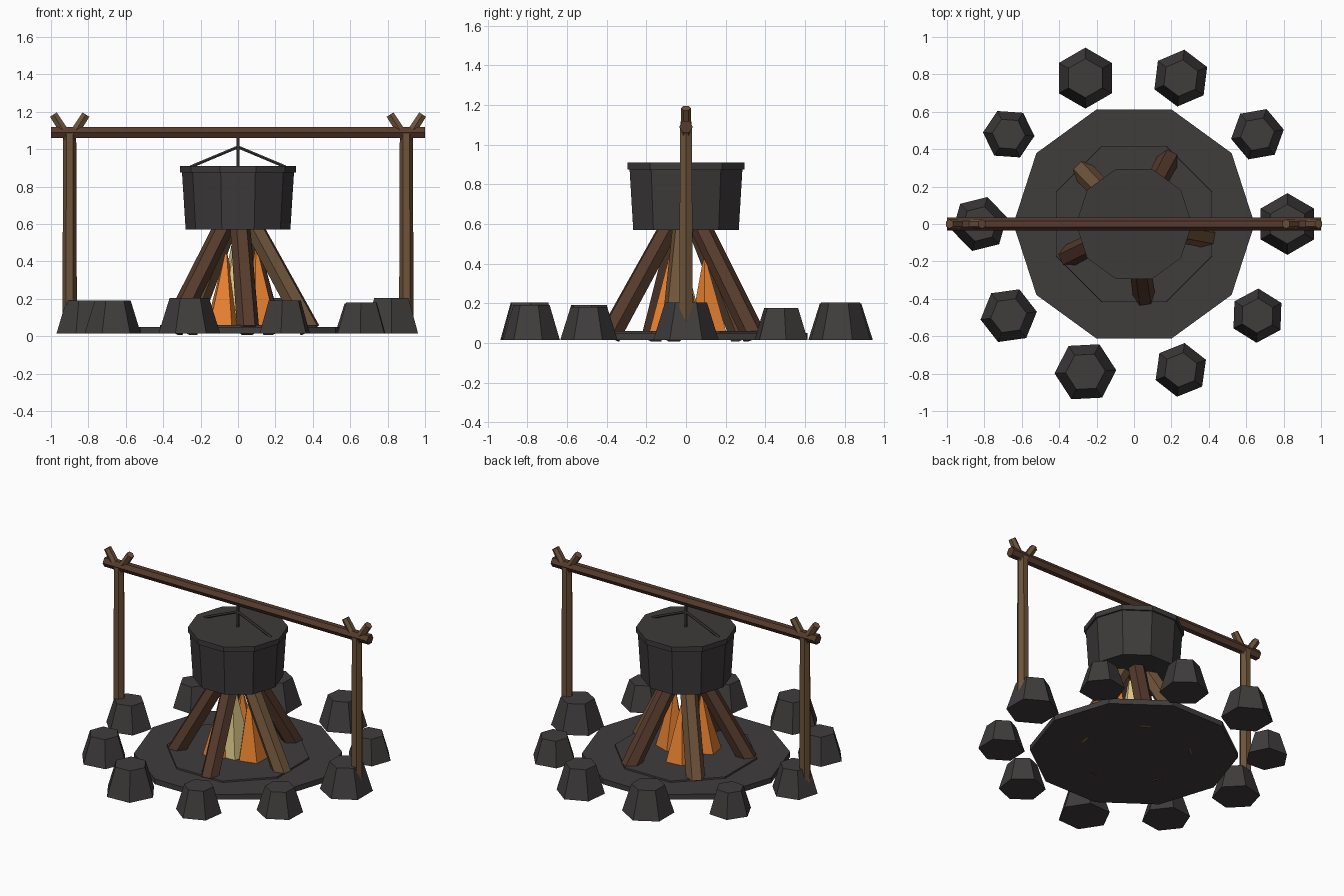
import bpy, bmesh, math
from mathutils import Vector, Matrix

if "Cube" in bpy.data.objects:
    bpy.data.objects.remove(bpy.data.objects["Cube"])


def material(name, rgb):
    m = bpy.data.materials.new(name)
    m.diffuse_color = (*rgb, 1)
    m.use_nodes = True
    m.node_tree.nodes["Principled BSDF"].inputs["Base Color"].default_value = m.diffuse_color
    return m


STONE = material("stone grey", (0.050, 0.045, 0.045))
IRON = material("iron grey", (0.047, 0.042, 0.042))
DARK = material("dark wood", (0.095, 0.044, 0.026))
LIGHT = material("light wood", (0.155, 0.088, 0.042))
ORANGE = material("flame orange", (0.80, 0.22, 0.030))
YELLOW = material("flame yellow", (0.75, 0.60, 0.25))


def rod(name, a, b, r1, r2, sides, mat, turn=0.0):
    """Tapered prism from point a (radius r1) to point b (radius r2)."""
    a, b = Vector(a), Vector(b)
    d = b - a
    bm = bmesh.new()
    bmesh.ops.create_cone(bm, cap_ends=True, segments=sides, radius1=r1,
                          radius2=r2, depth=d.length)
    # create_cone starts its first vertex on +y, so turn it to +x
    spin = Matrix.Rotation(math.radians(turn - 90), 4, 'Z')
    tilt = d.to_track_quat('Z', 'Y').to_matrix().to_4x4()
    if abs(d.x) + abs(d.y) < 1e-6:
        tilt = Matrix.Identity(4)
    bm.transform(Matrix.Translation((a + b) / 2) @ tilt @ spin)
    me = bpy.data.meshes.new(name)
    bm.to_mesh(me)
    bm.free()
    me.materials.append(mat)
    ob = bpy.data.objects.new(name, me)
    bpy.context.collection.objects.link(ob)
    return ob


def polar(r, deg, z):
    t = math.radians(deg)
    return (r * math.cos(t), r * math.sin(t), z)


# Ground slab and ash bed
rod("ground_slab", (0, 0, 0.014), (0, 0, 0.05), 0.645, 0.645, 10, STONE)
rod("ash_bed", (0, 0, 0.03), (0, 0, 0.06), 0.455, 0.45, 8, STONE, 22.5)

# Ring of stones: x, y, radius, height, turn
stones = [(0.82, 0, 0.165, 0.205, 30), (0.66, 0.48, 0.143, 0.175, 10),
          (0.25, 0.78, 0.153, 0.205, 23), (-0.26, 0.78, 0.163, 0.20, 30),
          (-0.67, 0.48, 0.138, 0.175, -4), (-0.825, 0, 0.150, 0.19, 14),
          (-0.67, -0.49, 0.152, 0.19, 8), (-0.26, -0.79, 0.165, 0.205, 3),
          (0.25, -0.78, 0.145, 0.19, 22), (0.66, -0.49, 0.145, 0.18, 28)]
for i, (x, y, r, h, t) in enumerate(stones):
    rod(f"ring_stone_{i + 1}", (x, y, 0.014), (x, y, h), r, r * 0.64, 6, STONE, t)

# Leaning logs
for i in range(5):
    ang = -10 + 72 * i
    rod(f"log_{i + 1}", polar(0.39, ang, 0.033), polar(0.065, ang, 0.62),
        0.060, 0.054, 6, LIGHT if i in (0, 2) else DARK)

# Flames
for i, h in enumerate((0.46, 0.42, 0.44)):
    ang = -10 + 120 * i
    rod(f"outer_flame_{i + 1}", polar(0.125, ang, 0.055), polar(0.10, ang, h),
        0.10, 0.008, 5, ORANGE, ang)
rod("inner_flame", (-0.01, -0.03, 0.055), (-0.01, -0.05, 0.56), 0.12, 0.01, 5, YELLOW, 20)

# Cooking pot with flat lid
rod("pot_body", (0, 0, 0.57), (0, 0, 0.885), 0.28, 0.30, 10, IRON)
rod("pot_rim", (0, 0, 0.875), (0, 0, 0.91), 0.31, 0.31, 10, IRON)

# Pot hanger
for s in (-1, 1):
    rod("pot_handle", (s * 0.255, 0, 0.905), (0, 0, 1.012), 0.009, 0.009, 6, IRON)
rod("pot_hook", (0, 0, 0.905), (0, 0, 1.08), 0.009, 0.009, 6, IRON)

# Spit frame: forked posts and cross pole
for s, side in ((-1, "left"), (1, "right")):
    rod(f"{side}_post", (s * 0.90, 0, 0.015), (s * 0.90, 0, 1.09), 0.039, 0.035, 6, LIGHT)
    for k in (-1, 1):
        rod(f"{side}_fork", (s * 0.90, 0, 1.05), (s * 0.90 + k * 0.087, 0, 1.185),
            0.028, 0.025, 6, LIGHT)
rod("cross_pole", (-1, 0, 1.09), (1, 0, 1.09), 0.034, 0.034, 6, DARK)
